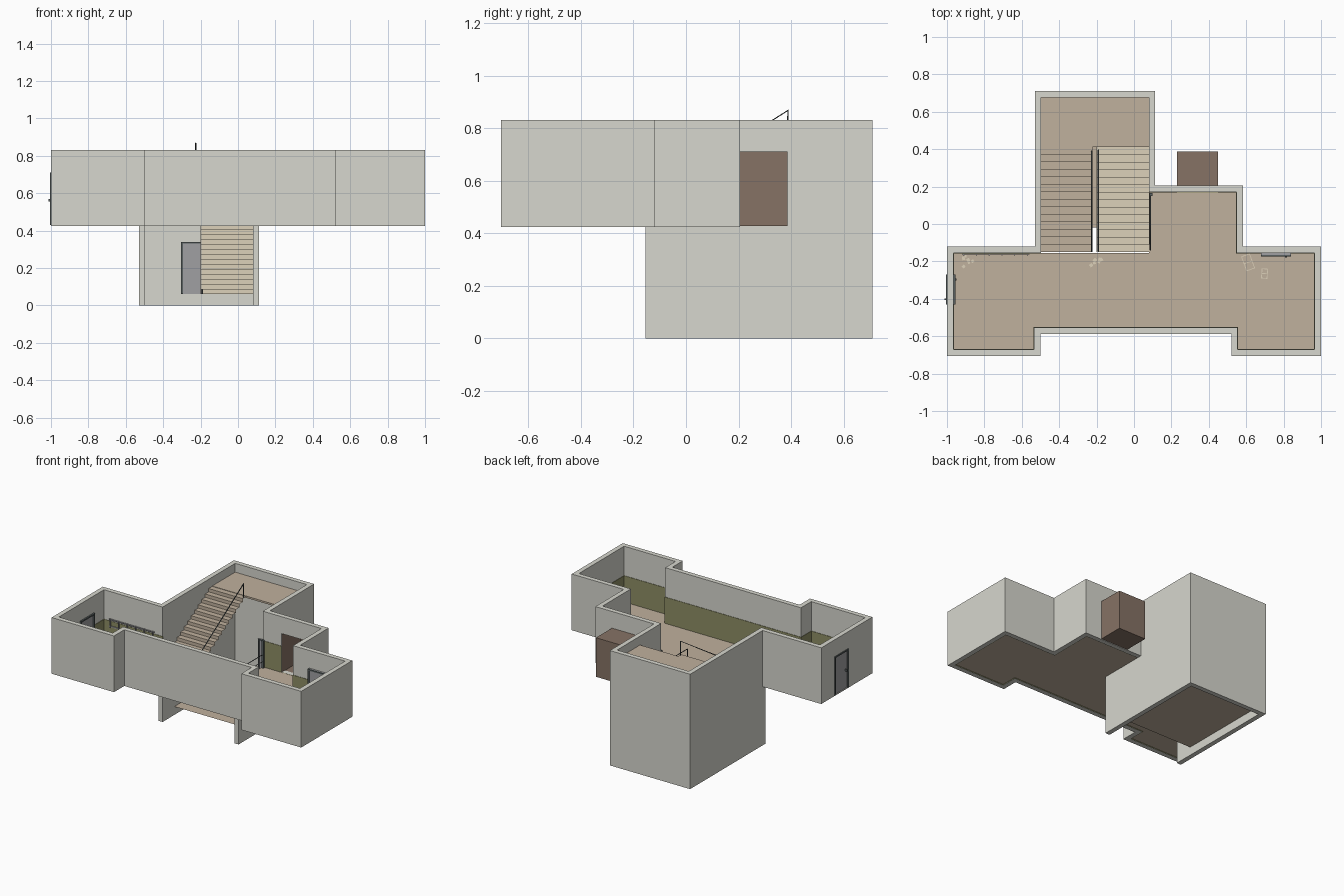
import bpy, bmesh, math, random
from mathutils import Vector

if "Cube" in bpy.data.objects:
    bpy.data.objects.remove(bpy.data.objects["Cube"])

random.seed(3)


def material(name, rgb):
    m = bpy.data.materials.new(name)
    m.diffuse_color = (*rgb, 1)
    m.use_nodes = True
    m.node_tree.nodes["Principled BSDF"].inputs["Base Color"].default_value = m.diffuse_color
    return m


WALL = material("plaster", (0.68, 0.68, 0.62))
FLOOR = material("brown floor", (0.53, 0.44, 0.34))
TAN = material("tan wood", (0.72, 0.64, 0.49))
OLIVE = material("olive paint", (0.27, 0.27, 0.13))
DARK = material("dark brown", (0.24, 0.17, 0.13))
METAL = material("dark metal", (0.10, 0.12, 0.12))
DOOR = material("door grey", (0.35, 0.35, 0.36))


def finish(name, bm, mat, fix=True):
    if fix:
        bmesh.ops.recalc_face_normals(bm, faces=bm.faces)
    me = bpy.data.meshes.new(name)
    bm.to_mesh(me)
    bm.free()
    ob = bpy.data.objects.new(name, me)
    bpy.context.collection.objects.link(ob)
    if mat:
        me.materials.append(mat)
    return ob


def prism(name, pts, z0, z1, mat):
    bm = bmesh.new()
    f = bm.faces.new([bm.verts.new((x, y, z0)) for x, y in pts])
    if z1 > z0:
        r = bmesh.ops.extrude_face_region(bm, geom=[f])
        vs = [v for v in r["geom"] if isinstance(v, bmesh.types.BMVert)]
        bmesh.ops.translate(bm, verts=vs, vec=(0, 0, z1 - z0))
        return finish(name, bm, mat)
    f.normal_update()
    if f.normal.z < 0:
        f.normal_flip()
    return finish(name, bm, mat, False)


def box(name, x0, x1, y0, y1, z0, z1, mat):
    return prism(name, [(x0, y0), (x1, y0), (x1, y1), (x0, y1)], z0, z1, mat)


def inset(pts, d):
    # offset a counter-clockwise right-angled outline inwards
    out = []
    for i, p in enumerate(pts):
        p, a, b = Vector(p), Vector(pts[i - 1]), Vector(pts[(i + 1) % len(pts)])
        u, v = (p - a).normalized(), (b - p).normalized()
        out.append(tuple(p + Vector((-u.y - v.y, u.x + v.x)) * d))
    return out


def cut(ob, cutters):
    for c in cutters:
        m = ob.modifiers.new("opening", "BOOLEAN")
        m.operation, m.object, m.solver = "DIFFERENCE", c, "EXACT"


def bar(name, points, r, mat):
    cu = bpy.data.curves.new(name, "CURVE")
    cu.dimensions, cu.bevel_depth, cu.bevel_resolution = "3D", r, 0
    cu.use_fill_caps = True
    sp = cu.splines.new("POLY")
    sp.points.add(len(points) - 1)
    for q, p in zip(sp.points, points):
        q.co = (*p, 1)
    ob = bpy.data.objects.new(name, cu)
    bpy.context.collection.objects.link(ob)
    cu.materials.append(mat)
    return ob


# upper storey wall ring
T = 0.034
outer = [(-1, -.705), (-.5, -.705), (-.5, -.587), (.52, -.587), (.52, -.705), (1, -.705), (1, -.12),
         (.583, -.12), (.583, .205), (.113, .205), (.113, .71), (-.53, .71), (-.53, -.12), (-1, -.12)]
inner = inset(outer, T)
bm = bmesh.new()
rings = [[bm.verts.new((x, y, z)) for x, y in p] for p, z in
         ((outer, .425), (outer, .832), (inner, .832), (inner, .425))]
n = len(outer)
for k in range(4):
    a, b = rings[k], rings[(k + 1) % 4]
    for i in range(n):
        j = (i + 1) % n
        bm.faces.new((a[i], a[j], b[j], b[i]))
walls = finish("upper_walls", bm, WALL)

# olive wainscot around the corridor, leaving the stairwell bare
path = inner[12:] + inner[:10]
back = inset(inner, .003)
back = back[12:] + back[:10]
wainscot = prism("wainscot", path + back[::-1], .426, .62, OLIVE)

# openings for the lift and the side door
lift_cut = box("lift_cutter", .23, .45, .12, .25, .431, .71, None)
side_cut = box("side_door_cutter", -1.05, -.92, -.425, -.275, .431, .70, None)
for c in (lift_cut, side_cut):
    c.hide_render = True
    c.hide_viewport = True
cut(walls, [lift_cut, side_cut])
cut(wainscot, [lift_cut, side_cut])

# lower stairwell walls, open at the front
sx0, sx1, sy = inner[12][0], inner[9][0], inner[10][1]
prism("lower_walls", [(-.53, -.155), (sx0, -.155), (sx0, sy), (sx1, sy), (sx1, -.155),
                      (.113, -.155), (.113, .71), (-.53, .71)], 0, .425, WALL)

# floors and landing
main = inner[:10] + [(sx1, -.154), (sx0, -.154)] + inner[13:]
prism("main_floor", main, .43, .43, FLOOR)
box("lower_floor", sx0, sx1, -.02, sy, .06, .06, FLOOR)
box("upper_landing", sx0, sx1, .413, sy, .755, .768, FLOOR)


def stairs(name, x0, x1, y0, y1, z0, z1, steps, mat):
    # folded sheet of treads and risers
    dy, dz = (y1 - y0) / steps, (z1 - z0) / steps
    prof = [(y0, z0)]
    for i in range(steps):
        if dz > 0:
            prof += [(y0 + i * dy, z0 + (i + 1) * dz), (y0 + (i + 1) * dy, z0 + (i + 1) * dz)]
        else:
            prof += [(y0 + (i + 1) * dy, z0 + i * dz), (y0 + (i + 1) * dy, z0 + (i + 1) * dz)]
    bm = bmesh.new()
    rows = [(bm.verts.new((x0, y, z)), bm.verts.new((x1, y, z))) for y, z in prof]
    for a, b in zip(rows, rows[1:]):
        if a[0].co != b[0].co:
            bm.faces.new((a[0], a[1], b[1], b[0]))
    return finish(name, bm, mat, False)


stairs("stairs_up", sx0, -.222, -.15, .413, .43, .765, 14, FLOOR)
stairs("stairs_down", -.2, sx1, -.15, .413, .43, .06, 14, TAN)

# handrails and stairwell guard
R = .004
bar("handrail_up", [(-.226, -.145, .43), (-.226, -.145, .53), (-.226, .388, .868), (-.226, .388, .765)], R, METAL)
bar("handrail_down", [(-.19, -.145, .43), (-.19, -.145, .53), (-.19, .395, .17), (-.19, .395, .06)], R, METAL)
bar("stairwell_guard", [(.088, -.14, .42), (.088, -.14, .525), (.088, .155, .525), (.088, .155, .42)], R, METAL)
bar("guard_middle_rail", [(.088, -.14, .475), (.088, .155, .475)], R * .7, METAL)
box("guard_wall_post", .082, .098, .15, .166, .43, .63, METAL)

# lift cabin, open towards the corridor
bm = bmesh.new()
bmesh.ops.create_cube(bm, size=1)
for v in bm.verts:
    v.co = (.34 + v.co.x * .22, .28 + v.co.y * .215, .57 + v.co.z * .283)
bmesh.ops.delete(bm, geom=[f for f in bm.faces if f.calc_center_median().y < .2], context="FACES_ONLY")
finish("lift_cabin", bm, DARK)


def door(name, w, h, depth, loc, turn=0):
    # leaf with frame and handle, facing -y before turning
    parts = [box(name + "_leaf", -w / 2, w / 2, -depth * .6, 0, 0, h, DOOR),
             box(name + "_head", -w / 2, w / 2, -depth, 0, h - .01, h, METAL),
             box(name + "_handle", w * .3, w * .36, -depth * 1.3, 0, h * .45, h * .5, METAL)]
    for s in (-1, 1):
        x = s * (w / 2 - .005)
        parts.append(box(name + "_jamb", x - .005, x + .005, -depth, 0, 0, h, METAL))
    for p in parts:
        p.location, p.rotation_euler.z = loc, turn


door("corridor_door", .16, .275, .018, (.76, -.155, .43))
door("lower_door", .19, .28, .012, (-.21, sy, .06))
door("side_door_outer", .16, .28, .024, (-.981, -.35, .43), -math.pi / 2)
door("side_door_inner", .16, .28, .024, (-.979, -.35, .43), math.pi / 2)

# coat rack on the left back wall
yb = inner[13][1] - .004
for z in (.58, .63):
    box("coat_rack_rail", -.92, -.56, yb - .006, yb, z, z + .008, DOOR)
for i in range(6):
    x = -.91 + i * .068
    box("coat_rack_bracket", x - .003, x + .003, yb - .01, yb, .575, .64, DOOR)

# scraps and small open frames lying on the floor
for cx, cy in ((-.885, -.2), (-.205, -.2)):
    for i in range(7):
        s = random.uniform(.005, .009)
        o = box("floor_scrap", -s, s, -s, s, 0, 0, TAN)
        o.location = (cx + random.uniform(-.03, .03), cy + random.uniform(-.028, .028), .432)
        o.rotation_euler.z = random.uniform(0, 3)
for cx, cy, w, h, a in ((.61, -.205, .045, .08, .35), (.698, -.265, .03, .05, -.08)):
    x, y = w / 2, h / 2
    for k, (p, q) in enumerate((((-x, -y), (x, -y)), ((-x, 0), (x, 0)), ((-x, y), (x, y)),
                                ((-x, -y), (-x, y)), ((x, -y), (x, y)))):
        o = box("floor_frame", p[0] - .002, q[0] + .002, p[1] - .002, q[1] + .002, 0, .003, TAN)
        o.location, o.rotation_euler.z = (cx, cy, .431), a
